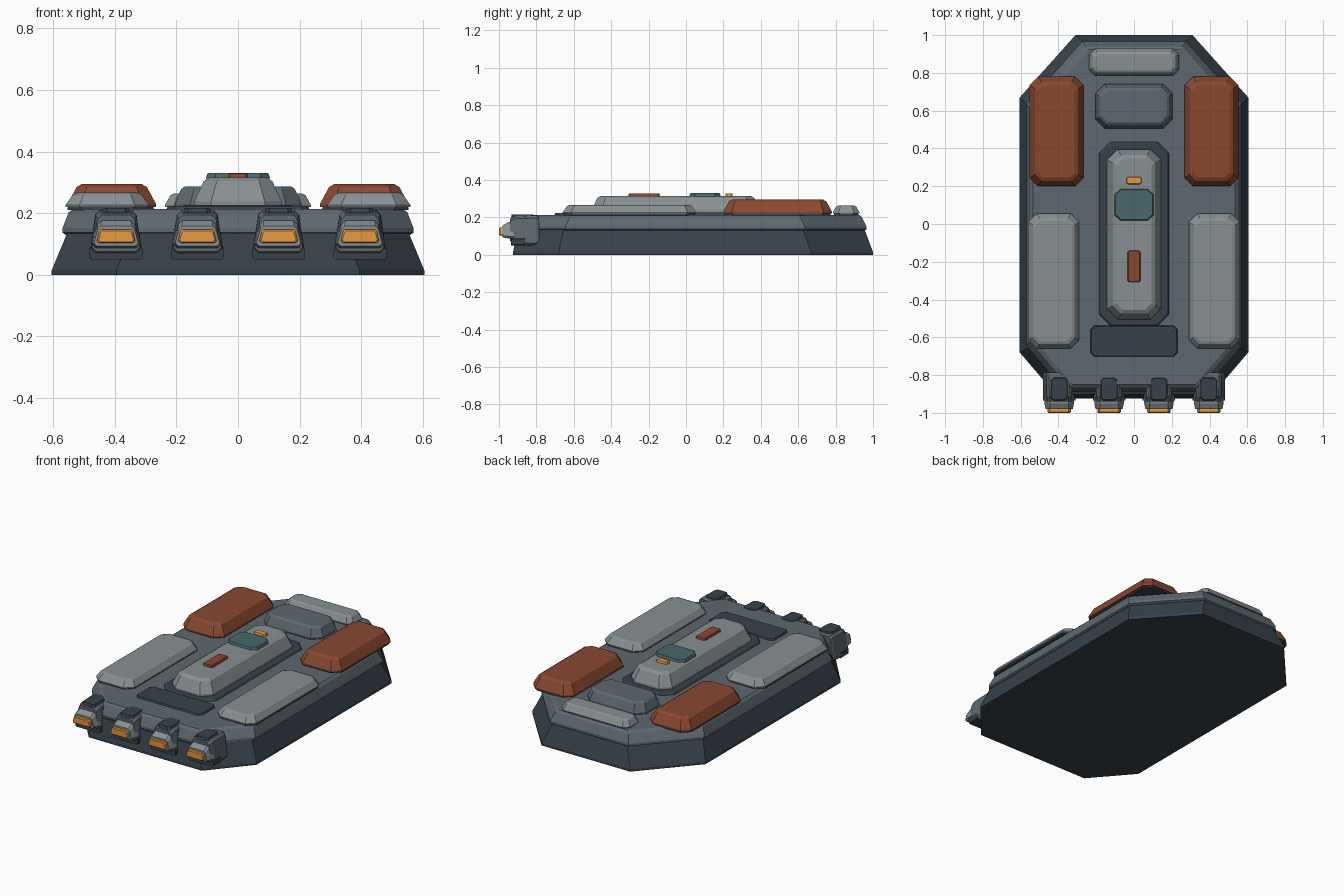
import bpy, bmesh

if "Cube" in bpy.data.objects:
    bpy.data.objects.remove(bpy.data.objects["Cube"])

COLORS = {
    "hull": (0.04, 0.055, 0.07), "deck": (0.11, 0.14, 0.16),
    "pale": (0.25, 0.28, 0.29), "red": (0.25, 0.065, 0.03),
    "orange": (0.8, 0.32, 0.05), "teal": (0.07, 0.14, 0.15),
}
MATS = {}
for key, col in COLORS.items():
    MATS[key] = bpy.data.materials.new(key)
    MATS[key].diffuse_color = (*col, 1)


def loft(name, rings, color):
    """Skin a stack of matching closed rings and cap both ends."""
    bm = bmesh.new()
    loops = [[bm.verts.new(p) for p in r] for r in rings]
    n = len(loops[0])
    for a, b in zip(loops, loops[1:]):
        for i in range(n):
            j = (i + 1) % n
            bm.faces.new((a[i], a[j], b[j], b[i]))
    bm.faces.new(loops[0])
    bm.faces.new(loops[-1])
    bmesh.ops.recalc_face_normals(bm, faces=bm.faces)
    me = bpy.data.meshes.new(name)
    bm.to_mesh(me)
    bm.free()
    me.materials.append(MATS[color])
    ob = bpy.data.objects.new(name, me)
    bpy.context.collection.objects.link(ob)
    return ob


def octagon(cx, hx, y0, y1, z, front, rear):
    """Rectangle with cut corners; front and rear are (x, y) cut sizes."""
    fx, fy = front
    rx, ry = rear
    pts = [(hx - rx, y0), (hx, y0 + ry), (hx, y1 - fy), (hx - fx, y1),
           (fx - hx, y1), (-hx, y1 - fy), (-hx, y0 + ry), (rx - hx, y0)]
    return [(cx + x, y, z) for x, y in pts]


def panel(name, cx, hx, y0, y1, z0, z1, color, cut=0.045, inset=0.04):
    """Raised plate: short upright lip, sloped sides, softened top edge."""
    h = z1 - z0
    levels = [(0, 0), (0.15, 0), (0.87, inset * 0.8), (1, inset * 1.3)]
    loft(name, [octagon(cx, hx - d, y0 + d, y1 - d, z0 + h * t,
                        (cut - d * 0.4,) * 2, (cut - d * 0.4,) * 2)
                for t, d in levels], color)


# Lower hull and bevelled deck
F, R = (0.295, 0.33), (0.21, 0.245)
loft("lower_hull", [octagon(0, hx, y0, y1, z, F, R) for hx, y0, y1, z in
                    [(0.605, -0.925, 1.0, 0), (0.605, -0.925, 1.0, 0.015),
                     (0.555, -0.90, 0.955, 0.135)]], "hull")
loft("deck", [octagon(0, hx, y0, y1, z, F, R) for hx, y0, y1, z in
              [(0.56, -0.88, 0.955, 0.13), (0.57, -0.89, 0.965, 0.137),
               (0.57, -0.89, 0.965, 0.152), (0.55, -0.865, 0.94, 0.203),
               (0.535, -0.85, 0.925, 0.214)]], "deck")

# Armour plates, each on a thin dark seat
plates = [("front_bar", 0, 0.237, 0.785, 0.928, 0.264, "pale", 0.03, 0.022),
          ("nose_hatch", 0, 0.205, 0.505, 0.74, 0.287, "deck", 0.05, 0.025)]
for side, s in (("left", -1), ("right", 1)):
    plates += [(side + "_red_armour", s * 0.41, 0.143, 0.2, 0.78, 0.295, "red", 0.045, 0.036),
               (side + "_grey_armour", s * 0.425, 0.135, -0.66, 0.055, 0.267, "pale", 0.045, 0.03)]
for name, cx, hx, y0, y1, top, color, cut, inset in plates:
    panel(name + "_seat", cx, hx - 0.006, y0 + 0.006, y1 - 0.006, 0.21, 0.223, "hull", cut, 0.002)
    panel(name, cx, hx, y0, y1, 0.22, top, color, cut, inset)

# Central spine with its details
panel("spine_base", 0, 0.185, -0.54, 0.435, 0.21, 0.226, "hull", 0.06, 0.008)
panel("spine", 0, 0.142, -0.505, 0.395, 0.224, 0.316, "pale", 0.055, 0.038)
panel("teal_window", 0, 0.104, 0.018, 0.186, 0.312, 0.33, "teal", 0.03, 0.005)
panel("red_marker", 0, 0.034, -0.308, -0.14, 0.312, 0.329, "red", 0.008, 0.003)
panel("orange_lamp", 0, 0.04, 0.21, 0.25, 0.312, 0.329, "orange", 0.008, 0.003)
panel("rear_plate", 0, 0.23, -0.703, -0.537, 0.21, 0.224, "hull", 0.02, 0.004)


def section(cx, y, zb, zt, wb, wt, c):
    """Trapezoid cross-section with cut corners, facing along y."""
    pts = [(wb - c, zb), (wb, zb + c), (wt, zt - c), (wt - c, zt)]
    pts += [(-x, z) for x, z in reversed(pts)]
    return [(cx + x, y, z) for x, z in pts]


# Four rear thrusters
for i, cx in enumerate((-0.396, -0.132, 0.132, 0.396), 1):
    n = f"thruster_{i}_"
    loft(n + "body", [section(cx, -0.785, 0.06, 0.207, 0.08, 0.063, 0.014),
                      section(cx, -0.80, 0.05, 0.21, 0.086, 0.068, 0.014),
                      section(cx, -0.91, 0.05, 0.208, 0.086, 0.066, 0.014),
                      section(cx, -0.94, 0.075, 0.195, 0.078, 0.06, 0.014)], "deck")
    loft(n + "skirt", [section(cx, -0.86, 0.05, 0.09, 0.087, 0.087, 0.006),
                       section(cx, -0.935, 0.05, 0.09, 0.086, 0.086, 0.006)], "hull")
    loft(n + "nozzle", [section(cx, -0.92, 0.085, 0.178, 0.08, 0.062, 0.012),
                        section(cx, -0.95, 0.088, 0.175, 0.078, 0.06, 0.012),
                        section(cx, -0.98, 0.093, 0.158, 0.072, 0.06, 0.01)], "pale")
    loft(n + "glow", [section(cx, -0.965, 0.103, 0.147, 0.062, 0.055, 0.006),
                      section(cx, -0.995, 0.103, 0.147, 0.062, 0.055, 0.006),
                      section(cx, -1.0, 0.107, 0.143, 0.057, 0.05, 0.006)], "orange")
    panel(n + "vent", cx, 0.046, -0.935, -0.812, 0.2, 0.217, "hull", 0.015, 0.004)

for m in bpy.data.materials:
    if m.users and not m.is_grease_pencil:
        m.use_nodes = True
        m.node_tree.nodes["Principled BSDF"].inputs["Base Color"].default_value = m.diffuse_color
